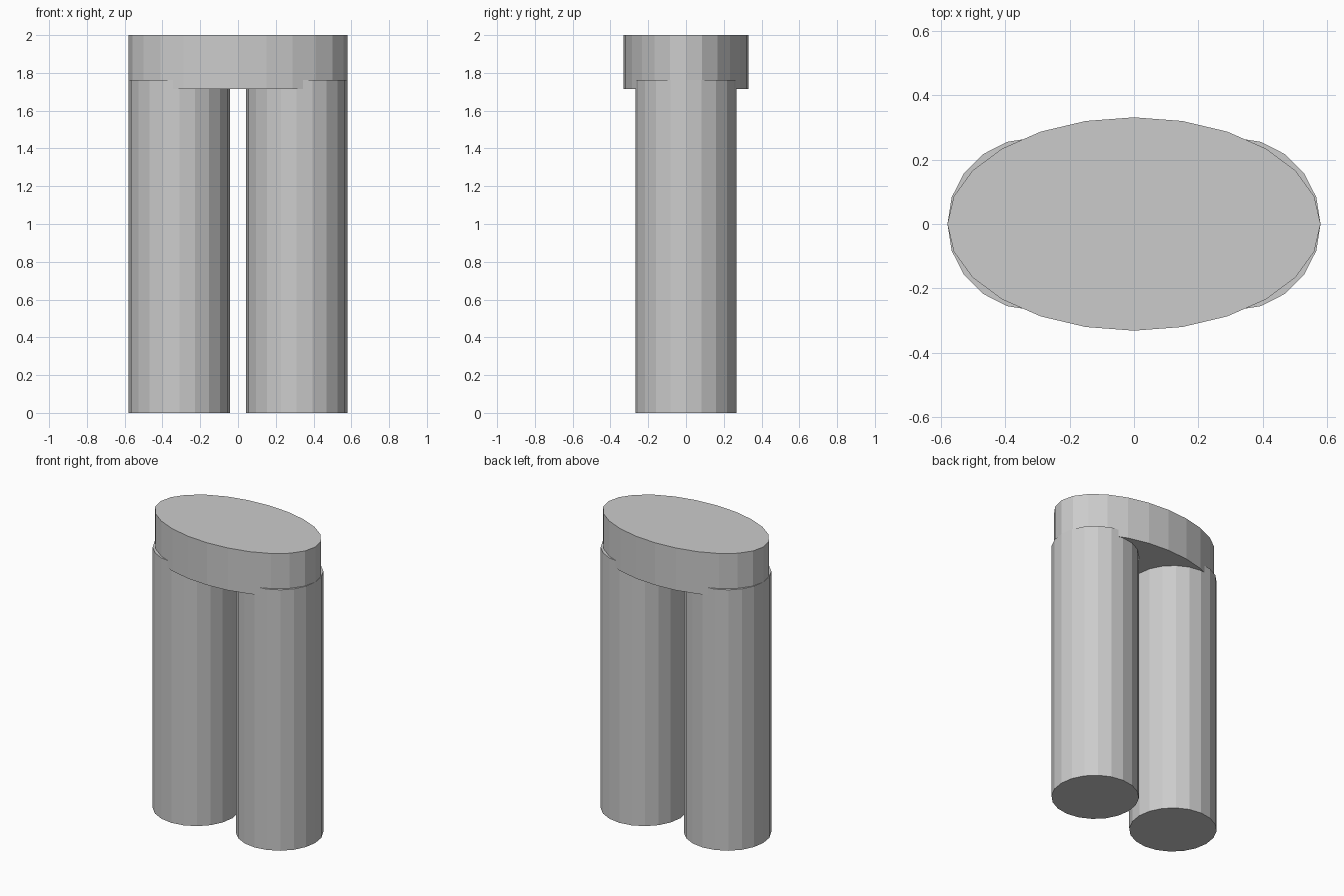
import bpy

if "Cube" in bpy.data.objects:
    bpy.data.objects.remove(bpy.data.objects["Cube"])

grey = bpy.data.materials.new("light_grey")
grey.diffuse_color = (0.6, 0.6, 0.6, 1)
grey.use_nodes = True
grey.node_tree.nodes["Principled BSDF"].inputs["Base Color"].default_value = grey.diffuse_color


def column(name, sides, x, rx, ry, z0, z1):
    """Flat-faced upright column with an elliptical section."""
    bpy.ops.mesh.primitive_cylinder_add(vertices=sides, radius=1, depth=1,
                                        location=(x, 0, (z0 + z1) / 2))
    ob = bpy.context.object
    ob.name = name
    ob.scale = (rx, ry, z1 - z0)
    bpy.ops.object.transform_apply(location=False, rotation=False, scale=True)
    ob.data.materials.append(grey)
    return ob


# Two round legs, reaching slightly into the cap
for side, label in ((-1, "left"), (1, "right")):
    column(label + "_leg", 20, side * 0.311, 0.268, 0.268, 0, 1.763)

# Oval cap joining the legs
column("oval_cap", 24, 0, 0.579, 0.331, 1.714, 2)
